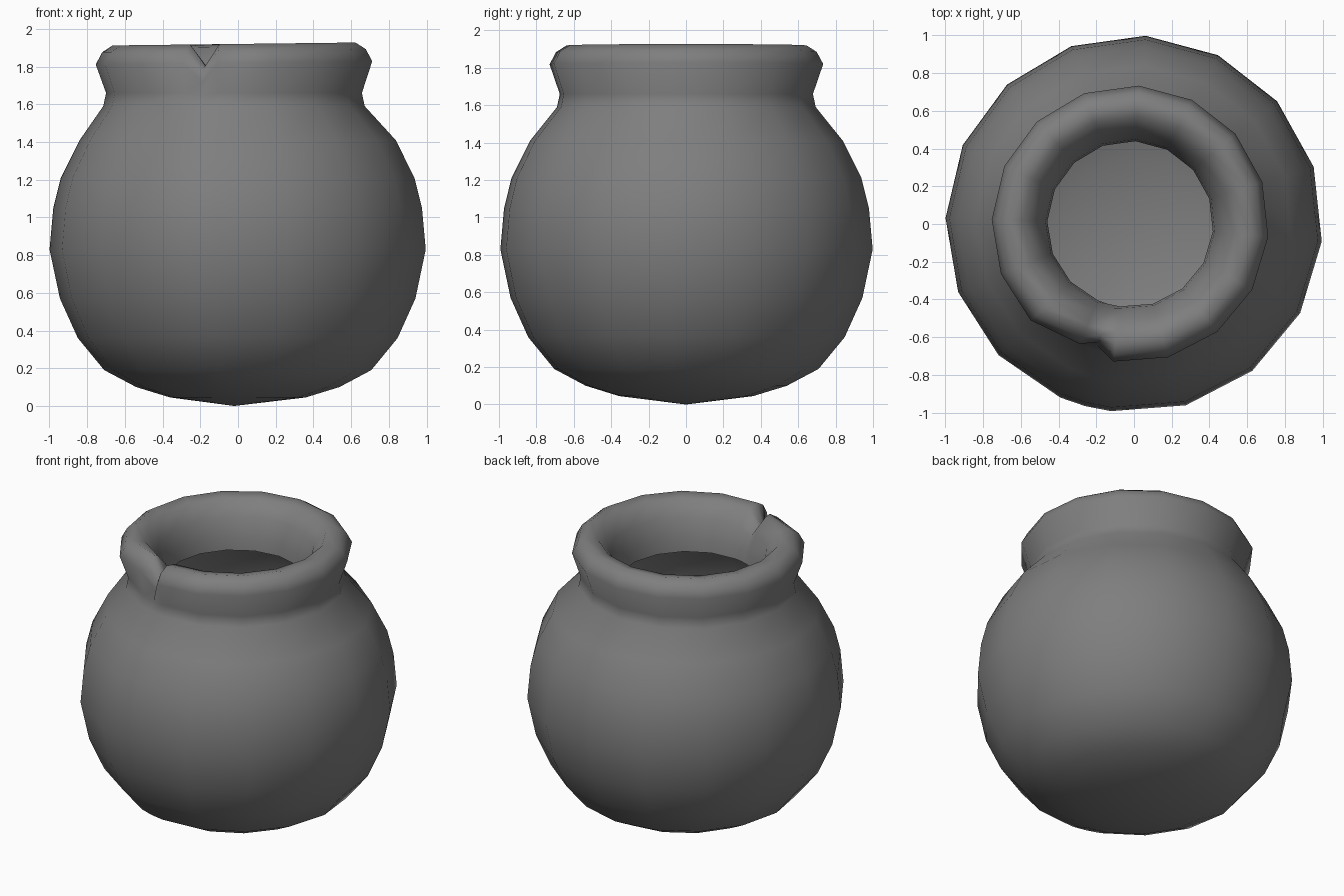
import bpy
import bmesh
import math

cube = bpy.data.objects.get("Cube")
if cube:
    bpy.data.objects.remove(cube, do_unlink=True)

# Dark grey clay
clay = bpy.data.materials.new("grey_clay")
clay.use_nodes = True
clay.diffuse_color = (0.21, 0.21, 0.21, 1)
bsdf = clay.node_tree.nodes["Principled BSDF"]
bsdf.inputs["Base Color"].default_value = clay.diffuse_color
bsdf.inputs["Roughness"].default_value = 0.8

# Profiles as (radius, height): round belly, then the rolled lip
BELLY = [(0.36, 0.045), (0.54, 0.1), (0.71, 0.19), (0.85, 0.36), (0.945, 0.57),
         (1.0, 0.83), (0.98, 1.05), (0.94, 1.21), (0.84, 1.41)]
LIP = [(0.695, 1.59), (0.68, 1.66), (0.735, 1.82), (0.70, 1.885), (0.645, 1.92),
       (0.57, 1.905), (0.495, 1.81), (0.45, 1.68), (0.44, 1.6)]
# Pinched seam where the lip folds into a notch
SEAM = [(0.695, 1.59), (0.67, 1.65), (0.65, 1.72), (0.64, 1.77), (0.61, 1.80),
        (0.56, 1.80), (0.50, 1.75), (0.46, 1.67), (0.44, 1.6)]

# Evenly spaced columns, with one extra column in the seam
START, SEAM_ANGLE, STEPS = 263, 255, 15
angles = [START + k * 344 / STEPS for k in range(STEPS + 1)] + [SEAM_ANGLE + 360]


def lip_point(index, column):
    """Lip profile, pinched at the seam and slightly tucked in beside it."""
    if column == STEPS + 1:
        return SEAM[index]
    r, z = LIP[index]
    if column == STEPS and 1 < index < 5:
        r -= 0.045
    return r, z


bm = bmesh.new()
rings = []
for i in range(len(BELLY) + len(LIP)):
    ring = []
    for c, degrees in enumerate(angles):
        a = math.radians(degrees)
        if i < len(BELLY):
            r, z = BELLY[i]
            shift = 0
        else:
            r, z = lip_point(i - len(BELLY), c)
            shift = -0.02
        x = r * math.cos(a) + shift
        if z > 1.7:
            z += 0.012 * x
        ring.append(bm.verts.new((x, r * math.sin(a), z)))
    rings.append(ring)

# Skin the rings and close the underside
count = len(angles)
pole = bm.verts.new((-0.02, 0, 0))
for j in range(count):
    k = (j + 1) % count
    bm.faces.new((pole, rings[0][k], rings[0][j]))
    for low, high in zip(rings, rings[1:]):
        bm.faces.new((low[j], low[k], high[k], high[j]))

for face in bm.faces:
    face.smooth = True

mesh = bpy.data.meshes.new("pot")
bm.to_mesh(mesh)
bm.free()
mesh.materials.append(clay)
pot = bpy.data.objects.new("pot", mesh)
bpy.context.collection.objects.link(pot)
